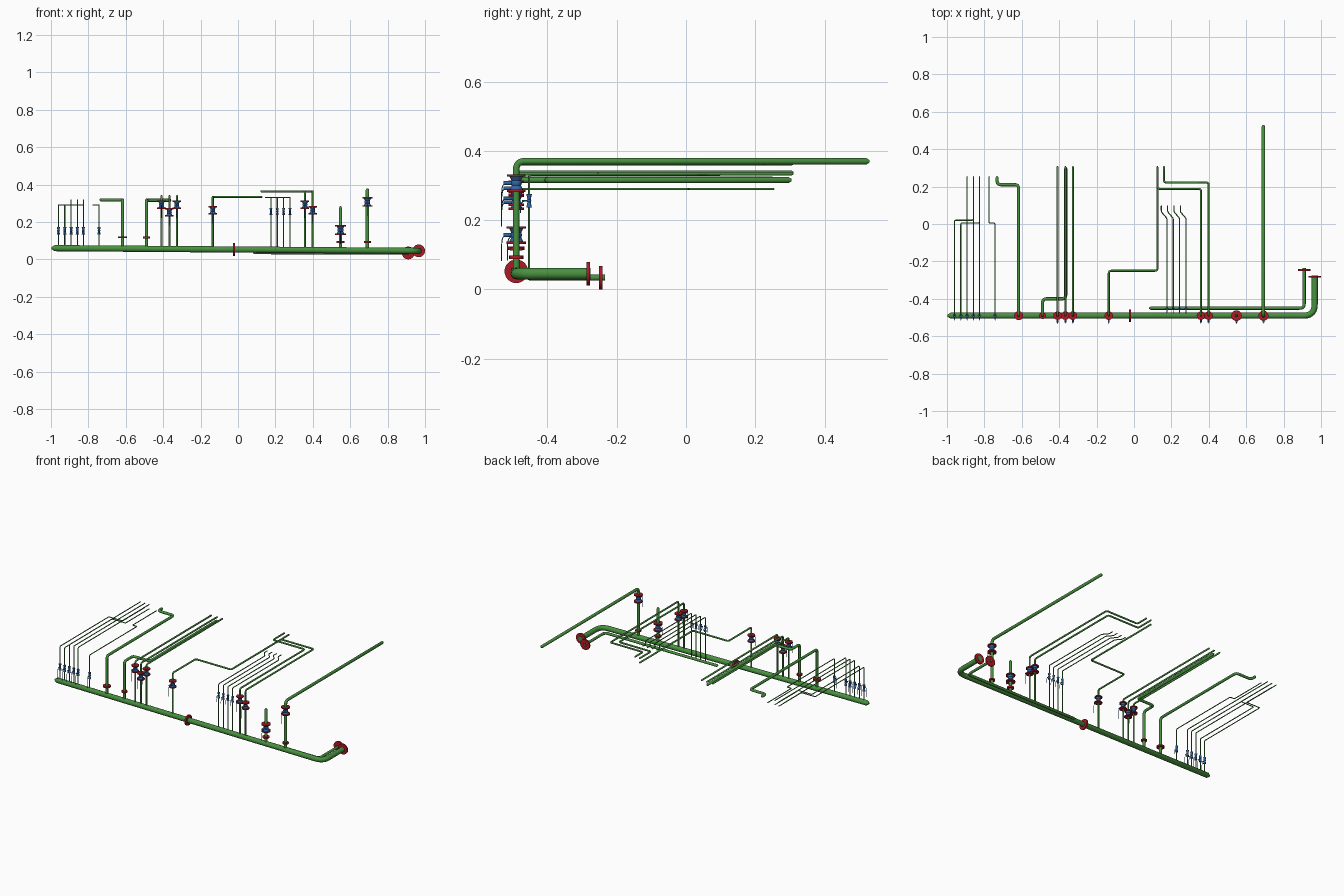
import bpy, bmesh
from mathutils import Vector, Matrix

if "Cube" in bpy.data.objects:
    bpy.data.objects.remove(bpy.data.objects["Cube"])


def make_mat(name, col):
    m = bpy.data.materials.new(name)
    m.diffuse_color = (*col, 1)
    m.use_nodes = True
    m.node_tree.nodes["Principled BSDF"].inputs["Base Color"].default_value = m.diffuse_color
    return m


GREEN = make_mat("pipe_green", (0.065, 0.28, 0.05))
RED = make_mat("flange_red", (0.42, 0.01, 0.02))
BLUE = make_mat("valve_blue", (0.03, 0.13, 0.36))
Y0 = -0.49                                    # main header line
DX = 0.003                                    # shared riser offset


def header_z(x):
    return 0.0525 - 0.0075 * x


def finish(name, mesh, mat):
    mesh.materials.clear()
    mesh.materials.append(mat)
    ob = bpy.data.objects.new(name, mesh)
    bpy.context.collection.objects.link(ob)
    bpy.ops.object.select_all(action='DESELECT')
    ob.select_set(True)
    bpy.context.view_layer.objects.active = ob
    bpy.ops.object.shade_smooth_by_angle(angle=0.7)
    return ob


def pipe(name, pts, r, bend=None, tip=True, mat=GREEN):
    """Round tube along a path with rounded corners and a tapered open end."""
    pts = [Vector(p) for p in pts]
    bend = bend or r * 2.5
    path = [(pts[0], 1)]
    for a, b, c in zip(pts, pts[1:], pts[2:]):
        d = min(bend, (b - a).length * 0.48, (c - b).length * 0.48)
        p, q = b + (a - b).normalized() * d, b + (c - b).normalized() * d
        n = 6
        for i in range(n + 1):
            t = i / n
            path.append((p * (1 - t) ** 2 + b * 2 * t * (1 - t) + q * t * t, 1))
    end = pts[-1]
    if tip:
        back = (pts[-2] - end).normalized()
        path += [(end + back * r, 1), (end, 0.35)]
    else:
        path.append((end, 1))
    cu = bpy.data.curves.new(name, 'CURVE')
    cu.dimensions = '3D'
    cu.bevel_depth, cu.bevel_resolution, cu.use_fill_caps = r, 4, True
    sp = cu.splines.new('POLY')
    sp.points.add(len(path) - 1)
    for pt, (co, rad) in zip(sp.points, path):
        pt.co, pt.radius = (*co, 1), rad
    tmp = bpy.data.objects.new(name + "_path", cu)
    bpy.context.collection.objects.link(tmp)
    mesh = bpy.data.meshes.new_from_object(tmp.evaluated_get(bpy.context.evaluated_depsgraph_get()))
    bpy.data.objects.remove(tmp)
    return finish(name, mesh, mat)


def add_cone(bm, loc, axis, r1, r2, depth, seg=20):
    rot = Vector((0, 0, 1)).rotation_difference(Vector(axis)).to_matrix().to_4x4()
    bmesh.ops.create_cone(bm, cap_ends=True, segments=seg, radius1=r1, radius2=r2,
                          depth=depth, matrix=Matrix.Translation(loc) @ rot)


def bm_object(name, bm, mat):
    mesh = bpy.data.meshes.new(name)
    bm.to_mesh(mesh)
    bm.free()
    return finish(name, mesh, mat)


def flange(name, loc, axis, r, t=0.009):
    bm = bmesh.new()
    add_cone(bm, loc, axis, r, r, t, 28)
    bm_object(name, bm, RED)


def valve(name, x, y, z, r, h, lever, flanged=True):
    """Hourglass body, ball centre, stem to the front and a hanging lever."""
    bm = bmesh.new()
    add_cone(bm, (x, y, z + h / 2), (0, 0, 1), r * 0.5, r, h)
    add_cone(bm, (x, y, z - h / 2), (0, 0, 1), r, r * 0.5, h)
    bmesh.ops.create_uvsphere(bm, u_segments=14, v_segments=8, radius=r * 0.8,
                              matrix=Matrix.Translation((x, y, z)))
    reach = 0.037 if flanged else 0.02
    add_cone(bm, (x, y - reach / 2, z), (0, -1, 0), r * 0.3, r * 0.3, reach, 12)
    bm_object(name + "_body", bm, BLUE)
    yf = y - reach
    pipe(name + "_lever", [(x, yf + 0.006, z), (x, yf - 0.002, z - 0.006), (x, yf - 0.005, z - 0.02),
                           (x, yf - 0.005, z - lever)], 0.0014, 0.006, False, BLUE)
    if flanged:
        for s, n in ((1, "upper"), (-1, "lower")):
            flange(f"{name}_{n}_flange", (x, y, z + s * (h + 0.003)), (0, 0, 1), r * 1.38, 0.007)


def riser(name, x, top, r, route, y=Y0, z0=None):
    """Vertical pipe from a header, then a flat route of (x, y) points."""
    z0 = header_z(x) if z0 is None else z0
    pts = [(x + DX, y, z0), (x + DX, y, top)] + [(px + DX, py, top) for px, py in route]
    pipe(name, pts, r)


# main header with elbow, joint flange and end flange
pipe("main_header", [(0.966, -0.275, header_z(0.96)), (0.966, Y0, header_z(0.96)),
                     (-0.997, Y0, header_z(-1))], 0.0165, 0.06)
flange("header_joint_flange", (-0.021, Y0, header_z(0)), (1, 0, 0), 0.034, 0.01)
flange("header_end_flange", (0.966, -0.282, 0.0455), (0, 1, 0), 0.034, 0.01)

# secondary header
pipe("return_header", [(0.91, -0.234, 0.034), (0.91, -0.45, 0.034), (0.08, -0.45, 0.036)], 0.0085, 0.025)
flange("return_end_flange", (0.91, -0.246, 0.034), (0, 1, 0), 0.034, 0.01)

# small left risers, each with an unflanged valve
left_small = [
    (-0.963, 0.29, [(-0.963, 0.02), (-0.862, 0.02), (-0.862, 0.256)]),
    (-0.929, 0.29, [(-0.929, 0.005), (-0.83, 0.005), (-0.83, 0.256)]),
    (-0.895, 0.318, [(-0.895, 0.256)]),
    (-0.862, 0.318, [(-0.862, 0.256)]),
    (-0.83, 0.318, [(-0.83, 0.256)]),
    (-0.746, 0.29, [(-0.746, 0.005), (-0.778, 0.005), (-0.778, 0.256)]),
]
for i, (x, top, route) in enumerate(left_small, 1):
    riser(f"small_left_pipe_{i}", x, top, 0.003, route)
    valve(f"small_left_valve_{i}", x + DX, Y0, 0.153, 0.009, 0.02, 0.07, False)

# large left risers with a base flange
riser("large_left_pipe", -0.62, 0.318, 0.0085, [(-0.62, 0.21), (-0.735, 0.21), (-0.735, 0.256)])
flange("large_left_flange", (-0.62 + DX, Y0, 0.119), (0, 0, 1), 0.024)
riser("cross_left_pipe", -0.492, 0.316, 0.0085, [(-0.492, -0.4), (-0.368, -0.4), (-0.368, 0.305)])
flange("cross_left_flange", (-0.492 + DX, Y0, 0.117), (0, 0, 1), 0.018)

# valved medium risers: x, top height, valve height, route
medium = [
    (-0.412, 0.338, 0.292, [(-0.412, 0.31)]),
    (-0.37, 0.338, 0.252, [(-0.37, 0.31)]),
    (-0.33, 0.338, 0.292, [(-0.33, 0.31)]),
    (-0.138, 0.334, 0.263, [(-0.138, -0.25), (0.122, -0.25), (0.122, 0.31)]),
    (0.355, 0.363, 0.292, [(0.355, 0.188), (0.122, 0.188), (0.122, 0.31)]),
    (0.396, 0.363, 0.263, [(0.396, 0.222), (0.157, 0.222), (0.157, 0.31)]),
]
for i, (x, top, vz, route) in enumerate(medium, 1):
    riser(f"medium_pipe_{i}", x, top, 0.0055, route)
    valve(f"medium_valve_{i}", x + DX, Y0, vz, 0.0165, 0.016, 0.07)

# thin risers from the return header, offset near their ends
for i in range(4):
    x = 0.173 + 0.034 * i
    riser(f"return_pipe_{i + 1}", x, 0.331, 0.003,
          [(x, 0.03), (x - 0.03, 0.065), (x - 0.03, 0.1)], -0.453, 0.034)
    valve(f"return_valve_{i + 1}", x + DX, -0.453, 0.256, 0.008, 0.019, 0.035, False)

# large right risers: short vent and long discharge
riser("vent_pipe", 0.545, 0.284, 0.0085, [])
riser("discharge_pipe", 0.689, 0.37, 0.0095, [(0.689, 0.53)])
for name, x, vz, r, fr in (("vent", 0.545, 0.157, 0.0205, 0.021), ("discharge", 0.689, 0.307, 0.0195, 0.019)):
    valve(name + "_valve", x + DX, Y0, vz, r, 0.019, 0.075)
    flange(name + "_base_flange", (x + DX, Y0, 0.093), (0, 0, 1), fr)
